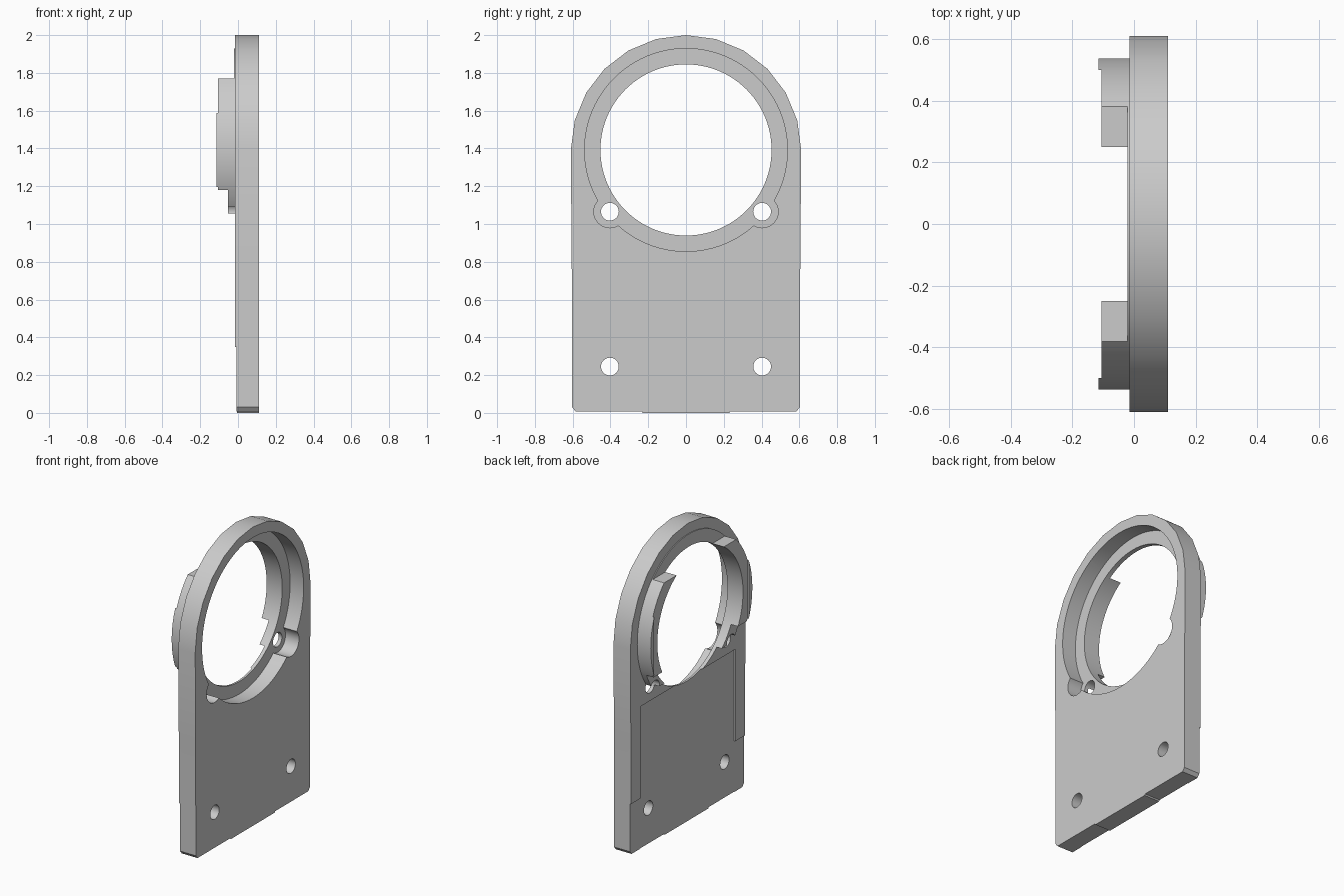
import bpy, bmesh
from math import sin, cos, pi, radians

cube = bpy.data.objects.get("Cube")
if cube:
    bpy.data.objects.remove(cube)

gray = bpy.data.materials.new("plain_gray")
gray.use_nodes = True
gray.diffuse_color = (0.6, 0.6, 0.6, 1)
gray.node_tree.nodes["Principled BSDF"].inputs["Base Color"].default_value = (0.6, 0.6, 0.6, 1)

CZ = 1.392            # ring centre height
INNER, OUTER = 0.453, 0.537
SCREW_Y, SCREW_Z = 0.403, 1.065


def prism(name, outline, x0, x1):
    """Extrude a (y, z) outline along x."""
    bm = bmesh.new()
    face = bm.faces.new([bm.verts.new((x0, y, z)) for y, z in outline])
    top = bmesh.ops.extrude_face_region(bm, geom=[face])["geom"]
    verts = [v for v in top if isinstance(v, bmesh.types.BMVert)]
    bmesh.ops.translate(bm, vec=(x1 - x0, 0, 0), verts=verts)
    bmesh.ops.recalc_face_normals(bm, faces=bm.faces)
    mesh = bpy.data.meshes.new(name)
    bm.to_mesh(mesh)
    bm.free()
    mesh.materials.append(gray)
    obj = bpy.data.objects.new(name, mesh)
    bpy.context.collection.objects.link(obj)
    return obj


def circle(y, z, r, n=96):
    return [(y + r * cos(2 * pi * i / n), z + r * sin(2 * pi * i / n)) for i in range(n)]


def rect(y0, y1, z0, z1):
    return [(y0, z0), (y1, z0), (y1, z1), (y0, z1)]


def boolean(obj, tool, operation="DIFFERENCE"):
    """Apply a boolean and discard the tool."""
    mod = obj.modifiers.new("cut", "BOOLEAN")
    mod.operation, mod.solver, mod.object = operation, "EXACT", tool
    bpy.context.view_layer.objects.active = obj
    bpy.ops.object.modifier_apply(modifier=mod.name)
    bpy.data.objects.remove(tool)


def cut(obj, outline, x0=-0.3, x1=0.3):
    boolean(obj, prism("cutter", outline, x0, x1))


def ring_part(name, x0, x1, keep):
    """Piece of the rear ring, kept inside a rectangle."""
    obj = prism(name, circle(0, CZ, OUTER), x0, x1)
    cut(obj, circle(0, CZ, INNER))
    boolean(obj, prism("keeper", keep, -0.3, 0.3), "INTERSECT")
    for s in (-1, 1):
        cut(obj, circle(s * SCREW_Y, SCREW_Z, 0.047, 32))
    return obj


# Plate with a faceted round top and softened lower corners
right_half = [(0.23, 0), (0.235, 0.008), (0.585, 0.008), (0.603, 0.03), (0.605, 0.82)]
arc = [(0.61 * cos(radians(a)), 1.39 + 0.61 * sin(radians(a))) for a in range(0, 181, 15)]
left_half = [(-y, z) for y, z in reversed(right_half)]
plate = prism("mounting_plate", right_half + arc + left_half, -0.015, 0.11)

# Bore, front recess and screw pockets
cut(plate, circle(0, CZ, INNER))
cut(plate, circle(0, CZ, OUTER), 0.01, 0.3)
for s in (-1, 1):
    cut(plate, circle(s * SCREW_Y, SCREW_Z, 0.085, 48), 0.01, 0.3)

# Shallow rear panel and relieved lower strips
cut(plate, rect(-0.5, 0.5, -0.1, 0.965), -0.3, -0.004)
cut(plate, rect(-0.7, 0.7, -0.1, 0.35), -0.3, -0.007)

# Four screw holes
for s in (-1, 1):
    for z in (SCREW_Z, 0.245):
        cut(plate, circle(s * SCREW_Y, z, 0.047, 32))

# Rear ring, side lugs, outer lips and low steps
parts = [
    plate,
    ring_part("rear_ring", -0.021, -0.005, rect(-0.6, 0.6, 1.055, 2)),
    ring_part("side_lugs", -0.105, -0.005, rect(-0.6, 0.6, 1.18, 1.77)),
    ring_part("lower_steps", -0.053, -0.005, rect(-0.6, 0.6, 1.055, 1.18)),
]
for s, side in ((1, "left"), (-1, "right")):
    parts.append(ring_part("lug_lip_" + side, -0.115, -0.1,
                           rect(min(s * 0.5, s * 0.6), max(s * 0.5, s * 0.6), 1.18, 1.6)))

# Smooth bores, crisp edges
for obj in parts:
    bpy.ops.object.select_all(action="DESELECT")
    obj.select_set(True)
    bpy.context.view_layer.objects.active = obj
    bpy.ops.object.shade_smooth_by_angle(angle=radians(20))
